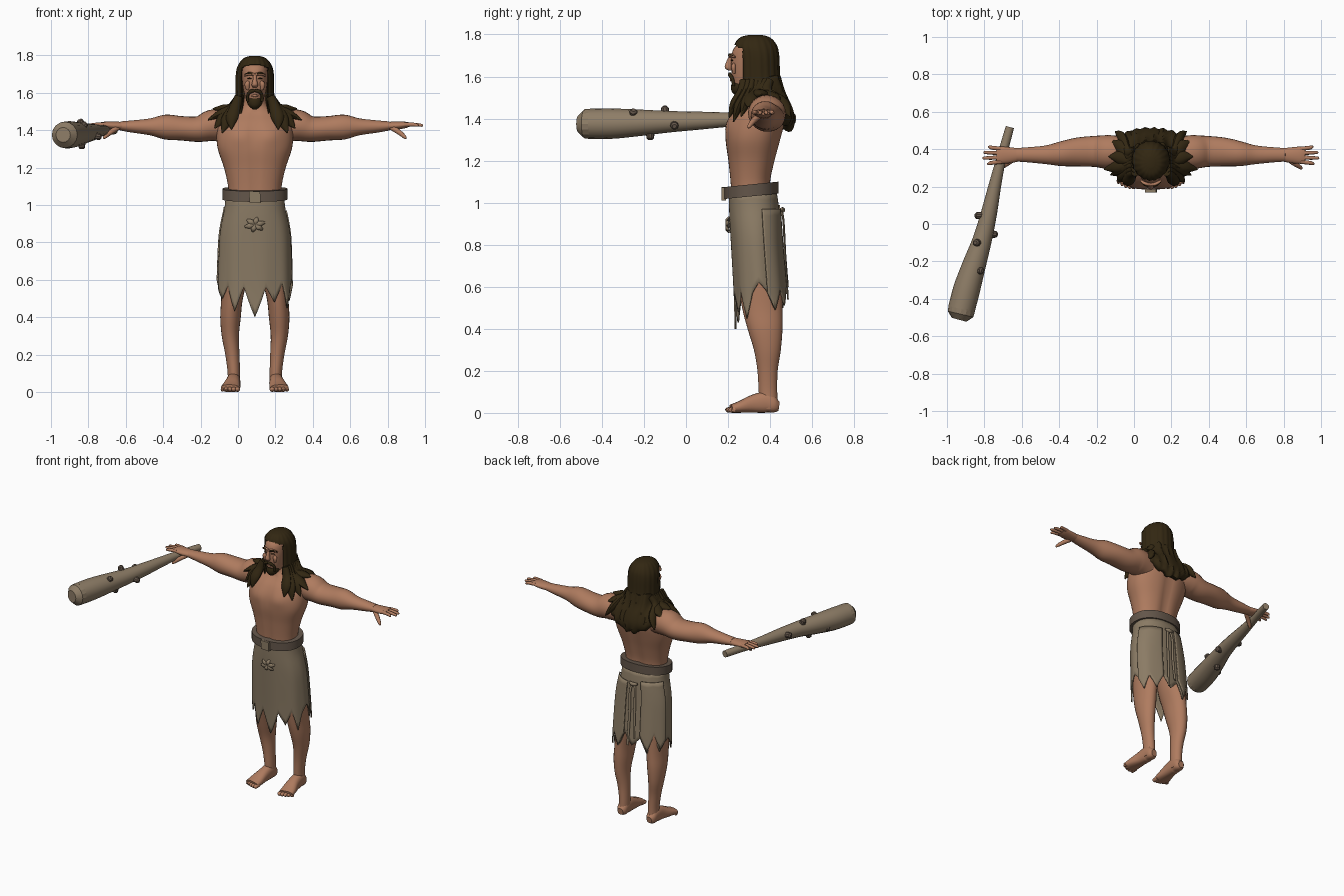
import bpy, bmesh, math
from mathutils import Vector

CX = 0.09  # x of the figure's mirror plane


def material(name, rgb):
    m = bpy.data.materials.new(name)
    m.diffuse_color = (*rgb, 1)
    return m


SKIN = material("skin", (0.43, 0.20, 0.115))
HAIR = material("dark_hair", (0.032, 0.02, 0.006))
HIDE = material("hide_cloth", (0.26, 0.20, 0.13))
BELT = material("belt_leather", (0.125, 0.092, 0.068))
WOOD = material("club_wood", (0.27, 0.205, 0.135))


def finish(name, bm, mat, angle=0.8):
    bmesh.ops.recalc_face_normals(bm, faces=bm.faces)
    me = bpy.data.meshes.new(name)
    bm.to_mesh(me)
    bm.free()
    me.materials.append(mat)
    me.shade_smooth()
    me.set_sharp_from_angle(angle=angle)
    ob = bpy.data.objects.new(name, me)
    bpy.context.collection.objects.link(ob)
    return ob


def spline(rows, k):
    """Catmull-Rom interpolation of equal-length rows."""
    out = []
    for i in range(len(rows) - 1):
        p = [rows[max(0, min(len(rows) - 1, i + j))] for j in (-1, 0, 1, 2)]
        for s in range(k):
            t = s / k
            out.append([b + 0.5 * t * (c - a + t * (2*a - 5*b + 4*c - d + t * (3*(b - c) + d - a)))
                        for a, b, c, d in zip(*p)])
    return out + [list(rows[-1])]


def loft(name, rows, mat, side=(1, 0, 0), axis=None, n=20, k=4, power=2.0, shape=None, angle=0.8):
    """Skin through ellipses given as (x, y, z, radius_along_side, other_radius)."""
    rows = spline(rows, k)
    cs = [Vector(r[:3]) for r in rows]
    bm = bmesh.new()
    rings = []
    for i, r in enumerate(rows):
        t = Vector(axis) if axis else (cs[min(i + 1, len(cs) - 1)] - cs[max(i - 1, 0)]).normalized()
        u = Vector(side)
        u = (u - t * u.dot(t)).normalized()
        v = t.cross(u)
        ring = []
        for j in range(n):
            a = 2 * math.pi * j / n
            c, s = math.cos(a), math.sin(a)
            c = math.copysign(abs(c) ** (2 / power), c)
            s = math.copysign(abs(s) ** (2 / power), s)
            p = cs[i] + u * c * max(r[3], 0.001) + v * s * max(r[4], 0.001)
            ring.append(bm.verts.new(shape(p, a) if shape else p))
        rings.append(ring)
    for a, b in zip(rings, rings[1:]):
        for j in range(n):
            bm.faces.new((a[j], a[(j + 1) % n], b[(j + 1) % n], b[j]))
    bm.faces.new(rings[0])
    bm.faces.new(rings[-1])
    return finish(name, bm, mat, angle)


def stack(name, rows, mat, **kw):
    """Upright loft from (z, half_width, y_front, y_back)."""
    return loft(name, [(CX, (f + b) / 2, z, w, (b - f) / 2) for z, w, f, b in rows],
                mat, axis=(0, 0, 1), **kw)


def pair(name, rows, mat, **kw):
    """Loft on both sides; x is the distance from the mirror plane."""
    for tag, m in (("left", 1), ("right", -1)):
        loft(tag + "_" + name, [(CX + m * r[0], *r[1:]) for r in rows], mat, **kw)


# Torso with chest muscles and a grooved spine
def muscles(p, a):
    d = abs(p.x - CX)
    if p.y < 0.32:
        p.y -= 0.014 * math.exp(-((d - 0.085) / 0.06) ** 2 - ((p.z - 1.37) / 0.05) ** 2)
        p.y += 0.008 * math.exp(-(d / 0.018) ** 2) * (p.z < 1.5)
    else:
        p.y -= 0.014 * math.exp(-(d / 0.03) ** 2) * (p.z < 1.48)
    return p


stack("torso", [(1.02, .14, .215, .41), (1.10, .143, .21, .405), (1.2, .165, .20, .425),
                (1.3, .198, .188, .452), (1.38, .205, .20, .472), (1.44, .195, .225, .475),
                (1.49, .14, .265, .46), (1.53, .07, .285, .42), (1.6, .055, .28, .41)],
      SKIN, n=48, k=5, power=2.3, shape=muscles)

# Arms, palms, fingers
pair("arm", [(.10, .385, 1.41, .07, .075), (.17, .385, 1.425, .085, .083), (.23, .385, 1.425, .09, .084),
             (.30, .388, 1.406, .083, .069), (.39, .385, 1.41, .077, .065), (.48, .375, 1.417, .066, .066),
             (.56, .37, 1.418, .05, .045), (.66, .37, 1.42, .04, .032), (.72, .37, 1.423, .036, .024)],
     SKIN, side=(0, 1, 0), n=24)
pair("palm", [(.70, .37, 1.422, .034, .022), (.75, .368, 1.424, .042, .022),
              (.80, .368, 1.428, .046, .018), (.825, .368, 1.43, .042, .012)], SKIN, side=(0, 1, 0))
for i, (reach, name) in enumerate([(.875, "index"), (.90, "middle"), (.895, "ring"), (.87, "little")]):
    y = .333 + .023 * i
    pair(name + "_finger", [(.80, y, 1.43, .011, .011), (.85, y + (i - 1.5) * .004, 1.43, .0105, .0105),
                            (reach - .008, y + (i - 1.5) * .007, 1.426, .008, .008),
                            (reach, y + (i - 1.5) * .007, 1.425, .003, .003)], SKIN, side=(0, 1, 0), n=10)
pair("thumb", [(.73, .35, 1.415, .015, .015), (.77, .322, 1.39, .014, .014),
               (.80, .302, 1.365, .010, .010), (.808, .296, 1.355, .004, .004)], SKIN, side=(0, 1, 0), n=10)

# Legs, feet, toes
pair("leg", [(.113, .395, .02, .034, .042), (.112, .39, .1, .033, .044), (.12, .388, .2, .038, .048),
             (.131, .387, .3, .046, .064), (.13, .376, .4, .055, .083), (.122, .363, .5, .058, .096),
             (.105, .35, .65, .075, .108), (.09, .335, .9, .08, .105)], SKIN, axis=(0, 0, 1), n=24)
pair("foot", [(.112, .442, .032, .02, .022), (.113, .42, .036, .034, .036), (.114, .38, .05, .037, .05),
              (.118, .32, .043, .04, .043), (.126, .26, .029, .049, .029), (.132, .215, .02, .05, .02)],
     SKIN, n=20, power=2.4)
for i in range(5):
    x, y, r = .093 + .02 * i, .188 + .0035 * i * i / 2, .014 - .0012 * i
    pair("toe_%d" % (i + 1), [(x, .235, .016, r, .014), (x, y + .01, .014, r, .013), (x, y, .011, .005, .005)],
         SKIN, n=10)

# Head, face
stack("head", [(1.53, .025, .24, .29), (1.555, .043, .227, .36), (1.61, .06, .217, .42),
               (1.68, .069, .215, .43), (1.735, .068, .228, .43), (1.775, .045, .275, .40)],
      SKIN, n=32, power=2.2)
loft("nose", [(CX, .214, 1.70, .009, .008), (CX, .205, 1.67, .011, .014),
              (CX, .201, 1.642, .017, .017), (CX, .21, 1.628, .010, .008)], SKIN, axis=(0, 0, 1), n=14)
pair("brow_ridge", [(.004, .212, 1.697, .008, .010), (.03, .215, 1.702, .009, .010),
                    (.055, .232, 1.692, .005, .006)], SKIN, side=(0, 0, 1), n=10)
pair("eyebrow", [(.012, .204, 1.700, .004, .004), (.032, .207, 1.706, .005, .004),
                 (.054, .226, 1.698, .002, .003)], HAIR, side=(0, 0, 1), n=8)
pair("eye", [(.017, .217, 1.676, .001, .003), (.028, .217, 1.677, .004, .004),
             (.040, .224, 1.676, .001, .003)], HAIR, side=(0, 0, 1), n=8)
pair("cheek", [(.032, .228, 1.66, .008, .006), (.041, .226, 1.645, .014, .011),
               (.038, .229, 1.615, .008, .006)], SKIN, n=12)
pair("moustache", [(0, .208, 1.612, .008, .008), (.022, .209, 1.607, .010, .009),
                   (.038, .221, 1.588, .008, .008), (.038, .227, 1.555, .007, .008)], HAIR, side=(0, 0, 1), n=10)
loft("lower_lip", [(CX - .018, .222, 1.585, .003, .003), (CX, .214, 1.584, .007, .006),
                   (CX + .018, .222, 1.585, .003, .003)], SKIN, side=(0, 0, 1), n=10)
stack("beard", [(1.512, .012, .232, .262), (1.53, .033, .217, .29), (1.553, .042, .214, .31),
                (1.57, .036, .219, .31)], HAIR, n=20)


# Hair: grooved shell left open around the face, back mane, shoulder locks
def face_gap(p, a):
    q = Vector((CX, .345, p.z))
    p = q + (p - q) * (1 + .02 * math.sin(18 * a))
    d = abs(p.x - CX)
    if p.y < .33 and d < .066 and p.z < 1.745 - 3 * d * d:
        p.y = .33
    return p


stack("hair", [(1.40, .10, .32, .49), (1.46, .115, .26, .485), (1.52, .107, .24, .462), (1.6, .102, .24, .447),
               (1.7, .1, .238, .442), (1.75, .087, .232, .43), (1.785, .058, .258, .40), (1.798, .02, .30, .36)],
      HAIR, n=72, k=6, shape=face_gap, angle=0.9)
stack("hair_mane", [(1.345, .03, .475, .50), (1.375, .10, .44, .512), (1.42, .165, .40, .512),
                    (1.47, .17, .36, .495), (1.53, .115, .34, .467), (1.6, .09, .34, .447)],
      HAIR, n=48, shape=lambda p, a: p + Vector((0, .006 * math.sin(p.x * 130), .008 * math.sin(p.x * 90))))
for i, (x, y, z) in enumerate([(.125, .205, 1.405), (.175, .225, 1.385), (.215, .262, 1.41), (.25, .292, 1.455),
                               (.225, .36, 1.515), (.22, .44, 1.48), (.19, .495, 1.41)]):
    y0 = min(.275 + .02 * i, .40)
    pair("hair_lock_%d" % (i + 1),
         [(.085, y0, 1.58, .022, .02), (.105 + .003 * i, y0 - .012, 1.525, .03, .022),
          (.06 + x * .5, y0 * .35 + y * .65, z * .45 + .55 * 1.515, .034, .022), (x, y, z, .003, .003)],
         HAIR, side=(0, 1, 0) if i > 2 else (1, 0, .3), n=10)


# Belt and buckle, higher at the back
def tilt(p, a):
    return p + Vector((0, 0, (p.y - .31) * .1))


stack("belt", [(1.03, .15, .20, .42), (1.03, .174, .182, .44), (1.087, .174, .182, .44), (1.087, .14, .21, .41)],
      BELT, n=48, k=1, power=2.2, shape=tilt, angle=0.6)
loft("buckle", [(CX, .168, 1.043, .04, .045), (CX, .19, 1.043, .04, .045)], HIDE, n=4, k=1,
     axis=(0, 1, 0), side=(.7, 0, .7), angle=0.3)

# Ragged skirt: hem heights every 15 degrees, counted from the front towards +x
HEM = [.40, .56, .48, .58, .45, .57, .62, .58, .50, .60, .52, .62,
       .54, .60, .50, .62, .52, .58, .60, .55, .50, .57, .43, .56]
CUT = spline([(1.06, .155, .205, .43), (.98, .163, .205, .442), (.9, .18, .208, .448), (.8, .192, .214, .455),
              (.55, .2, .228, .475), (.38, .2, .232, .48)], 8)


def cut_at(z):
    for a, b in zip(CUT, CUT[1:]):
        if z >= b[0]:
            t = (z - a[0]) / (b[0] - a[0])
            return [p + (q - p) * t for p, q in zip(a, b)]
    return CUT[-1]


def cloth(name, start, stop, top, out, lift):
    bm = bmesh.new()
    cols = []
    for s in range(start * 4, stop * 4 + 1):
        a = math.radians(s * 3.75)
        i, t = divmod(s / 4, 1)
        hem = HEM[int(i) % 24] * (1 - t) + HEM[(int(i) + 1) % 24] * t + lift
        col = []
        for r in range(15):
            z = top + (hem - top) * r / 14
            _, w, f, b = cut_at(z)
            g = 1 + .014 * math.sin(9 * a) * (r / 14)
            c = math.copysign(abs(math.cos(a)) ** .9, math.cos(a))
            h = math.copysign(abs(math.sin(a)) ** .9, math.sin(a))
            col.append(bm.verts.new((CX + h * (w * g + out), (f + b) / 2 - c * ((b - f) / 2 * g + out), z)))
        cols.append(col)
    for p, q in zip(cols, cols[1:]):
        for r in range(14):
            bm.faces.new((p[r], q[r], q[r + 1], p[r + 1]))
    bmesh.ops.remove_doubles(bm, verts=bm.verts, dist=.0002)
    ob = finish(name, bm, HIDE)
    mod = ob.modifiers.new("thickness", "SOLIDIFY")
    mod.thickness = .008


cloth("skirt", 0, 24, 1.05, 0, 0)
cloth("skirt_back_flap_left", 7, 11, .97, .012, -.01)
cloth("skirt_back_flap_right", 13, 17, .99, .010, .02)

# Knot on the front and lacing straps on the back
for i in range(6):
    c, s = math.cos(i * 1.047 + .3), math.sin(i * 1.047 + .3)
    loft("front_knot_%d" % (i + 1), [(CX, .203, .895, .010, .008), (CX + .03 * c, .194, .895 + .022 * s, .014, .007),
                                     (CX + .055 * c, .206, .895 + .038 * s, .006, .004)],
         HIDE, side=(-s, 0, c), n=8)
for i, (x, end) in enumerate([(-.018, .60), (.02, .54)]):
    loft("back_strap_%d" % (i + 1), [(CX, .450, .97, .008, .006), (CX + x, .463, .92, .009, .005),
                                     (CX + x, .472, .75, .010, .005), (CX + x * 1.3, .485, end, .008, .004)], HIDE, n=8)
loft("back_knot", [(CX - .03, .455, .97, .008, .006), (CX, .46, .965, .014, .012),
                   (CX + .03, .455, .97, .008, .006)], HIDE, side=(0, 0, 1), n=8)

# Club with stubby knots
loft("club", [(-.665, .512, 1.40, .020, .020), (-.667, .505, 1.40, .023, .023), (-.71, .35, 1.40, .026, .026),
              (-.745, .2, 1.395, .034, .034), (-.775, .06, 1.39, .043, .043), (-.81, -.08, 1.385, .051, .051),
              (-.855, -.22, 1.38, .063, .063), (-.895, -.35, 1.376, .072, .072), (-.922, -.455, 1.375, .072, .072)],
     WOOD, n=16)
loft("club_tip", [(-.921, -.452, 1.375, .072, .072), (-.927, -.482, 1.375, .070, .070),
                  (-.935, -.512, 1.375, .040, .040)], WOOD, n=16, k=1, angle=0.3)
for i, (x, y, z, dx, dz) in enumerate([(-.815, .045, 1.395, -1, .1), (-.765, -.055, 1.37, 1, -.2),
                                       (-.835, -.10, 1.425, -.4, 1), (-.835, -.25, 1.415, .7, .7),
                                       (-.835, -.17, 1.335, 0, -1), (-.90, -.26, 1.36, -1, -.3)]):
    d = Vector((dx, 0, dz)).normalized()
    p = [Vector((x, y, z)) + d * h for h in (-.012, .028, .036)]
    loft("club_knot_%d" % (i + 1), [(*q, r, r) for q, r in zip(p, (.022, .018, .010))], BELT,
         side=(0, 1, 0), n=10, k=1, angle=0.5)
